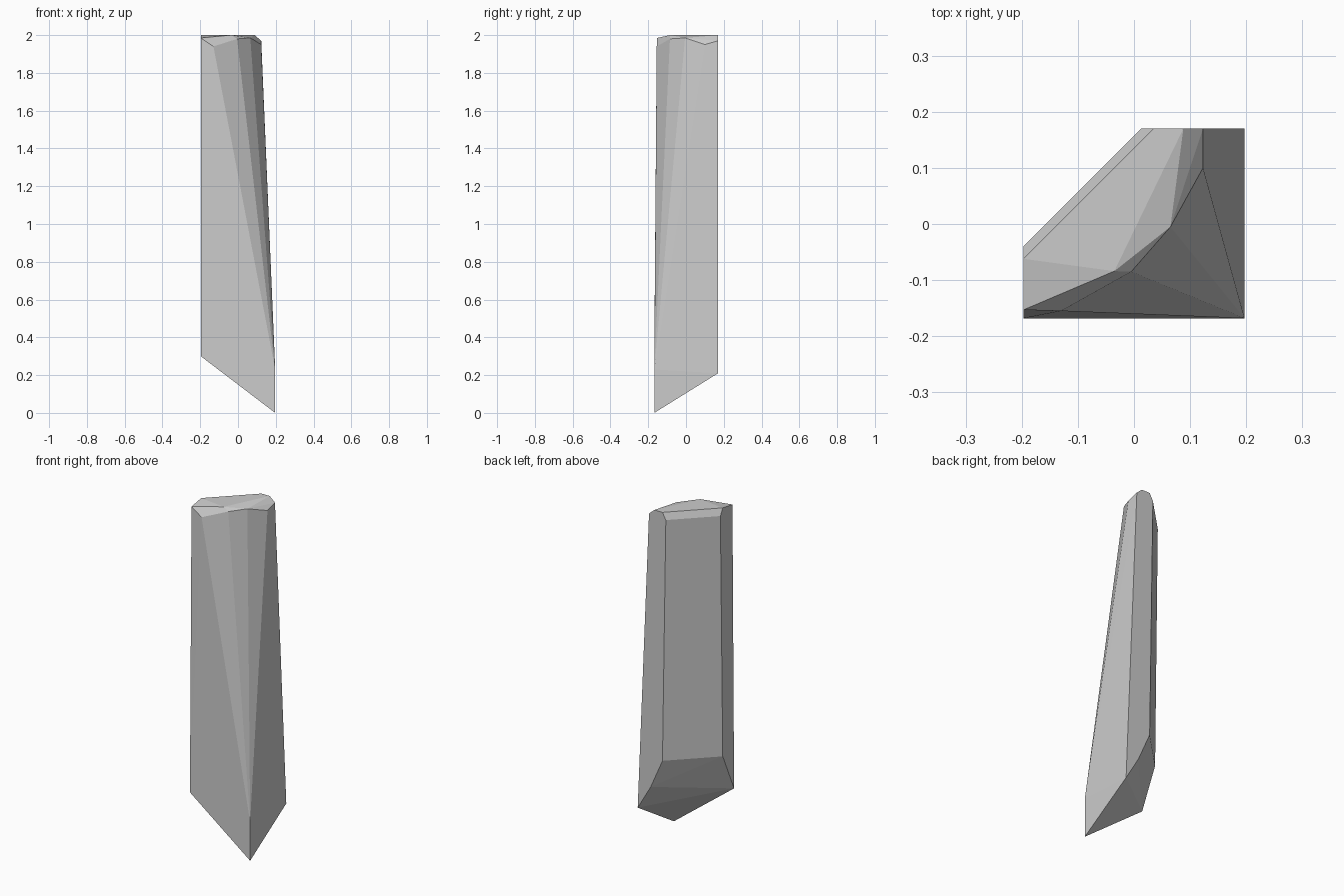
import bpy, bmesh

if "Cube" in bpy.data.objects:
    bpy.data.objects.remove(bpy.data.objects["Cube"])

# Key corners of the faceted shard; its flat facets are their convex hull
base = [(.197, -.168, 0), (.197, -.168, .23), (.197, .17, .21), (-.197, -.168, .30)]
lower_bevel = [(.112, .17, .355), (.035, .17, .53), (-.197, -.062, .53)]
upper_bevel = [(.013, .17, 1.96), (-.197, -.04, 1.96)]
front_rim = [(-.197, -.153, 1.985), (-.13, -.155, 1.94), (-.005, -.085, 1.98),
             (.065, -.005, 1.985), (.123, .10, 1.95), (.123, .17, 1.97)]
top = [(.035, .17, 2), (-.197, -.062, 2), (-.035, -.084, 2), (.088, .17, 2)]

bm = bmesh.new()
for p in base + lower_bevel + upper_bevel + front_rim + top:
    bm.verts.new(p)
hull = bmesh.ops.convex_hull(bm, input=bm.verts)
loose = [v for v in bm.verts if not v.link_faces]
bmesh.ops.delete(bm, geom=loose, context='VERTS')

# Merge the coplanar triangles into clean facets
bmesh.ops.dissolve_limit(bm, angle_limit=0.01, verts=bm.verts, edges=bm.edges)
bmesh.ops.recalc_face_normals(bm, faces=bm.faces)

mesh = bpy.data.meshes.new("stone_shard")
bm.to_mesh(mesh)
bm.free()
bpy.context.collection.objects.link(bpy.data.objects.new("stone_shard", mesh))
